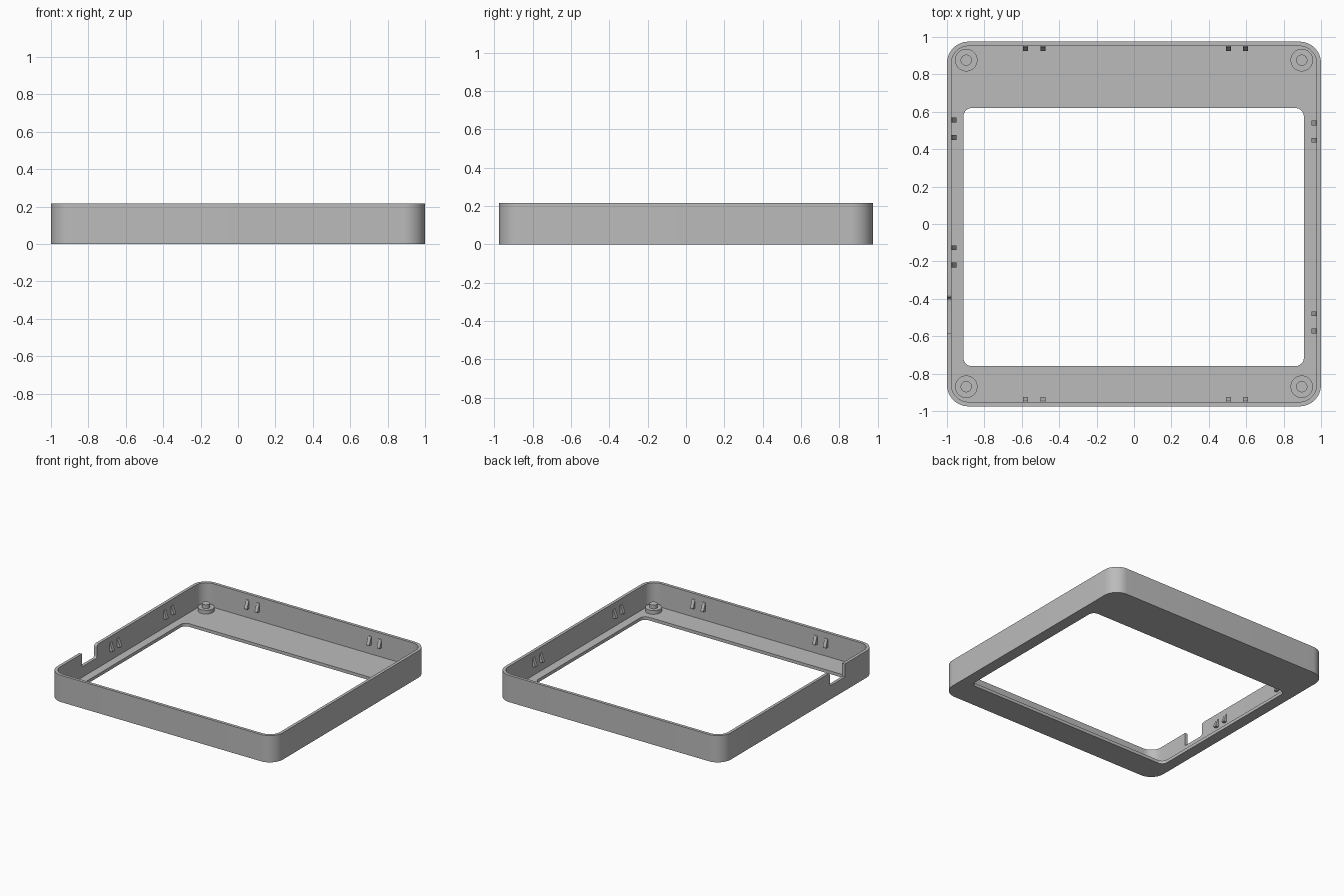
import bpy, bmesh
from math import sin, cos, pi, radians
from mathutils import Matrix, Vector

cube = bpy.data.objects.get("Cube")
if cube:
    bpy.data.objects.remove(cube, do_unlink=True)

grey = bpy.data.materials.new("plain grey")
grey.use_nodes = True
grey.diffuse_color = (0.5, 0.5, 0.5, 1)
grey.node_tree.nodes["Principled BSDF"].inputs["Base Color"].default_value = (0.5, 0.5, 0.5, 1)

HX, HY, HEIGHT = 1.0, 0.975, 0.215
WALL, FLOOR = 0.024, 0.025


def make_object(name, bm):
    bmesh.ops.recalc_face_normals(bm, faces=bm.faces)
    mesh = bpy.data.meshes.new(name)
    bm.to_mesh(mesh)
    bm.free()
    mesh.materials.append(grey)
    ob = bpy.data.objects.new(name, mesh)
    bpy.context.collection.objects.link(ob)
    return ob


def activate(ob):
    bpy.ops.object.select_all(action='DESELECT')
    ob.select_set(True)
    bpy.context.view_layer.objects.active = ob


def smooth(ob):
    activate(ob)
    bpy.ops.object.shade_smooth_by_angle(angle=radians(30))


def rounded_rect(x0, x1, y0, y1, r, steps=12):
    corners = [(x1 - r, y1 - r), (x0 + r, y1 - r), (x0 + r, y0 + r), (x1 - r, y0 + r)]
    return [(cx + r * cos((k + i / steps) * pi / 2), cy + r * sin((k + i / steps) * pi / 2))
            for k, (cx, cy) in enumerate(corners) for i in range(steps + 1)]


def prism(name, profile, start, end):
    """Extrude a closed (y, z) profile along x."""
    bm = bmesh.new()
    face = bm.faces.new([bm.verts.new((start, y, z)) for y, z in profile])
    out = bmesh.ops.extrude_face_region(bm, geom=[face])
    moved = [g for g in out["geom"] if isinstance(g, bmesh.types.BMVert)]
    bmesh.ops.translate(bm, verts=moved, vec=(end - start, 0, 0))
    return make_object(name, bm)


# Tray body: one closed cross-section swept around the rounded outline
outer = rounded_rect(-HX, HX, -HY, HY, 0.115)
inner = rounded_rect(-HX + WALL, HX - WALL, -HY + WALL, HY - WALL, 0.115 - WALL)
opening = rounded_rect(-0.912, 0.908, -0.76, 0.62, 0.045)
bm = bmesh.new()
rings = [[bm.verts.new((x, y, z)) for x, y in loop] for loop, z in
         ((outer, 0), (outer, HEIGHT), (inner, HEIGHT), (inner, FLOOR), (opening, FLOOR), (opening, 0))]
for k, a in enumerate(rings):
    b = rings[(k + 1) % len(rings)]
    for i in range(len(a)):
        j = (i + 1) % len(a)
        bm.faces.new((a[i], a[j], b[j], b[i]))
tray = make_object("tray_body", bm)

# Cable notch in the right wall, rounded at its rear end
r, y_front, y_back, z_low = 0.018, -0.585, -0.395, 0.11
angles = [i * pi / 12 for i in range(7)]
profile = [(y_front, 0.3), (y_front, z_low)]
profile += [(y_back - r + r * sin(a), z_low + r - r * cos(a)) for a in angles]
profile += [(y_back + r - r * cos(a), HEIGHT - r + r * sin(a)) for a in angles]
profile += [(y_back + r, 0.3)]
cutter = prism("notch_cutter", profile, -1.1, -0.94)
cutter.hide_render = True
cut = tray.modifiers.new("notch", 'BOOLEAN')
cut.operation, cut.solver, cut.object = 'DIFFERENCE', 'EXACT', cutter
activate(tray)
bpy.ops.object.modifier_apply(modifier="notch")
bpy.data.objects.remove(cutter, do_unlink=True)
smooth(tray)

# Corner standoffs: a wide foot with a locating pin
for x in (-0.897, 0.897):
    for y in (-0.87, 0.876):
        bm = bmesh.new()
        for radius, top in ((0.06, 0.055), (0.03, 0.085)):
            low = FLOOR - 0.005
            bmesh.ops.create_cone(bm, cap_ends=True, segments=40, radius1=radius, radius2=radius,
                                  depth=top - low,
                                  matrix=Matrix.Translation((x, y, (top + low) / 2)))
        smooth(make_object("standoff", bm))

# Snap wedges: sloped on top, flat underneath, pointing into the tray
wedge = [(0.004, 0.1), (-0.026, 0.1), (-0.026, 0.11), (-0.004, 0.165), (0.004, 0.17)]


def snap(name, x, y, turn):
    ob = prism(name, wedge, -0.013, 0.013)
    ob.matrix_world = Matrix.Translation(Vector((x, y, 0))) @ Matrix.Rotation(turn, 4, 'Z')


for x in (-0.58, -0.487, 0.505, 0.597):
    snap("back_snap", x, HY - WALL, 0)
    snap("front_snap", x, WALL - HY, pi)
for y in (0.557, 0.463, -0.127, -0.22):
    snap("right_snap", WALL - HX, y, pi / 2)
for y in (0.54, 0.448, -0.48, -0.573):
    snap("left_snap", HX - WALL, y, -pi / 2)
